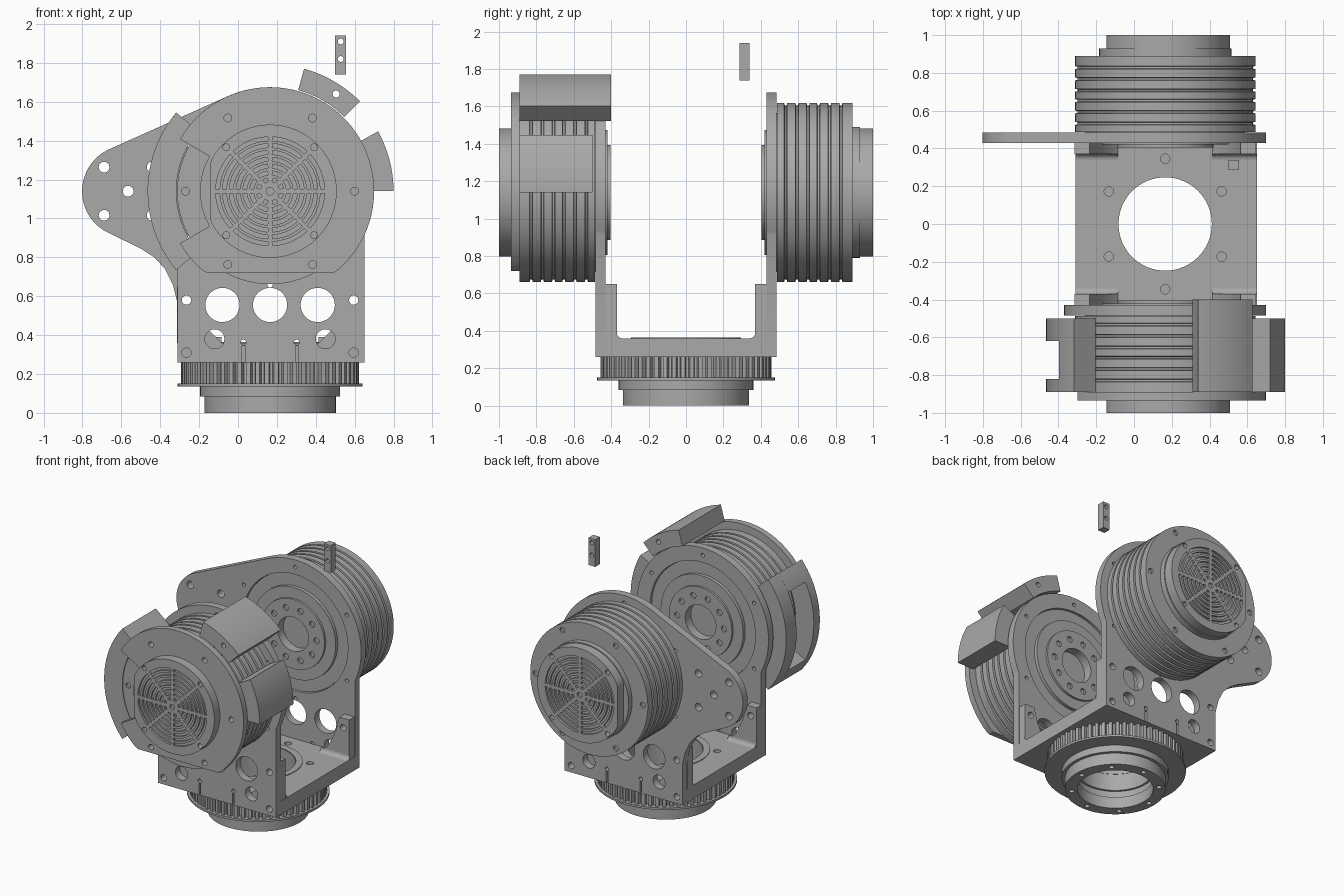
import bpy, bmesh, math
from math import sin, cos, pi, radians
from mathutils import Matrix

if "Cube" in bpy.data.objects:
    bpy.data.objects.remove(bpy.data.objects["Cube"], do_unlink=True)

grey = bpy.data.materials.new("machined_grey")
grey.use_nodes = True
COLOUR = (0.4, 0.4, 0.4, 1)
grey.diffuse_color = COLOUR
grey.node_tree.nodes["Principled BSDF"].inputs["Base Color"].default_value = COLOUR

CX, CZ = 0.165, 1.14          # motor axis
TO_Y = Matrix.Rotation(pi / 2, 4, 'X')


def finish(name, bm):
    bmesh.ops.remove_doubles(bm, verts=bm.verts, dist=1e-5)
    bmesh.ops.recalc_face_normals(bm, faces=bm.faces)
    me = bpy.data.meshes.new(name)
    bm.to_mesh(me)
    bm.free()
    me.materials.append(grey)
    ob = bpy.data.objects.new(name, me)
    bpy.context.collection.objects.link(ob)
    bpy.ops.object.select_all(action='DESELECT')
    ob.select_set(True)
    bpy.context.view_layer.objects.active = ob
    bpy.ops.object.shade_smooth_by_angle(angle=radians(30))
    return ob


def plate(name, outline, holes, a, b, axis='y'):
    """Extrude an outline with holes from a to b along y (drawn in x,z) or z (drawn in x,y)."""
    cu = bpy.data.curves.new(name + "_outline", 'CURVE')
    cu.dimensions, cu.fill_mode, cu.extrude = '2D', 'BOTH', abs(b - a) / 2
    for loop in [outline] + holes:
        sp = cu.splines.new('POLY')
        sp.points.add(len(loop) - 1)
        for p, (u, v) in zip(sp.points, loop):
            p.co = (u, v, 0, 1)
        sp.use_cyclic_u = True
    tmp = bpy.data.objects.new(name + "_outline", cu)
    bpy.context.collection.objects.link(tmp)
    deps = bpy.context.evaluated_depsgraph_get()
    me = bpy.data.meshes.new_from_object(tmp.evaluated_get(deps))
    bm = bmesh.new()
    bm.from_mesh(me)
    bpy.data.objects.remove(tmp)
    bpy.data.curves.remove(cu)
    bpy.data.meshes.remove(me)
    mid = (a + b) / 2
    if axis == 'y':
        bm.transform(Matrix.Translation((0, mid, 0)) @ TO_Y)
    else:
        bm.transform(Matrix.Translation((0, 0, mid)))
    return finish(name, bm)


def lathe(name, profile, side):
    """Spin (radius, depth) points around the motor axis."""
    bm = bmesh.new()
    vs = [bm.verts.new((CX + r, side * d, CZ)) for r, d in profile]
    es = [bm.edges.new(e) for e in zip(vs, vs[1:])]
    bmesh.ops.spin(bm, geom=vs + es, cent=(CX, 0, CZ), axis=(0, 1, 0),
                   angle=2 * pi, steps=96, use_merge=True)
    return finish(name, bm)


def arc(r, a0, a1, n=24, u=CX, v=CZ):
    return [(u + r * cos(radians(a0 + (a1 - a0) * i / n)),
             v + r * sin(radians(a0 + (a1 - a0) * i / n))) for i in range(n + 1)]


def circle(r, u=CX, v=CZ, n=64):
    return arc(r, 0, 360, n, u, v)[:-1]


def sector(r0, r1, a0, a1, n=16):
    return arc(r1, a0, a1, n) + arc(r0, a1, a0, n)


def bolt_circle(count, ring, r, start=0, u=CX, v=CZ):
    return [circle(r, *arc(ring, start + 360 * i / count, 0, 1, u, v)[0], 14) for i in range(count)]


def rect(u0, u1, v0, v1):
    return [(u0, v0), (u1, v0), (u1, v1), (u0, v1)]


# Motors: grooved drum, output hub, end cap and vent grille
def motor(tag, side, cap_start):
    drum = [(0, .47), (.125, .47), (.125, .42), (.335, .42), (.335, .445),
            (.425, .445), (.425, .487), (.478, .487)]
    for g in (.525, .585, .645, .70, .76, .82):
        drum += [(.478, g), (.464, g + .003), (.464, g + .013), (.478, g + .016)]
    drum += [(.478, .875), (0, .875)]
    lathe(tag + "_motor_drum", drum, side)
    plate(tag + "_output_hub", circle(.255), [circle(.125)] + bolt_circle(10, .19, .022),
          side * .404, side * .42)
    plate(tag + "_drum_end", circle(.478, n=96), bolt_circle(6, .435, .02), side * .875, side * .89)
    plate(tag + "_cap_step", circle(.35), [], side * .89, side * cap_start)
    cap = [(max(u, -.145), v) for u, v in circle(.343)]
    plate(tag + "_cap", cap, bolt_circle(4, .315, .022, 45), side * cap_start, side * .985)
    slots = []
    for i in range(7):
        r = .05 + i * .035
        for k in range(8):
            gap = math.degrees(.011 / r)
            slots.append(sector(r, r + .02, k * 45 + gap, k * 45 + 45 - gap, 6))
    plate(tag + "_vent_grille", cap, slots + [circle(.02, n=20)] + bolt_circle(4, .32, .018, 45),
          side * .985, side * 1.0)


motor("front", -1, .935)
motor("back", 1, .93)

# Front cover with flat bottom and side notch
cover = arc(.535, -150, 150, 80) + arc(.36, 150, 210, 20)
cover = [(u, max(v, .72)) for u, v in cover]
plate("front_cover", cover, bolt_circle(6, .435, .02)[:3] + bolt_circle(6, .435, .02)[4:],
      -.935, -.89)

# Guard segments around the front motor
plate("top_guard", sector(.54, .654, 45, 74.5), [circle(.018, .505, 1.64, 14)], -.89, -.40)
plate("left_guard", sector(.5, .635, 0, 29), [], -.89, -.5)
for name, a0, a1, y0, y1 in (("front_rim", 140, 220, -.89, -.82), ("back_rim", 140, 220, -.62, -.5),
                             ("upper_block", 140, 153, -.82, -.62),
                             ("lower_block", 207, 220, -.82, -.62)):
    plate("right_guard_" + name, sector(.482, .63, a0, a1, 24), [], y0, y1)

# Side plates
holes = [circle(.428)] + bolt_circle(6, .482, .014, 30)
holes += [circle(.088, CX + d, .555, 40) for d in (-.245, 0, .245)]
for s in (-1, 1):
    holes += [circle(.05, CX + s * .285, .38, 28)]
    holes += [circle(.024, CX + s * .43, z, 16) for z in (.31, .58)]
    slit = CX + s * .137
    holes += [rect(slit - .007, slit + .007, .263, .345), circle(.014, slit, .363, 14)]
L, R = -.31, .65
plate("front_side_plate", [(L, .26), (R, .26)] + arc(.535, -25, 207, 80) + [(L, .88)],
      holes, -.485, -.43)
wing = arc(.237, 112, 240, 30, -.565, 1.14)
wing += [(-.5, .845), (-.43, .80), (-.375, .74), (-.335, .66), (L, .56)]
wing_holes = [circle(.028, -.565, 1.14, 18)]
wing_holes += bolt_circle(4, .175, .028, 45, -.565, 1.14)
plate("back_side_plate", [(L, .26), (R, .26)] + arc(.535, -25, 114, 60) + wing,
      holes + wing_holes, .43, .485)

# Yoke floor and corner gussets
plate("yoke_floor", rect(L, R, -.43, .43),
      [circle(.247, CX, 0)] + bolt_circle(6, .345, .025, 30, CX, 0), .26, .36, 'z')
plate("floor_ring", circle(.295, CX, 0), [circle(.25, CX, 0)], .36, .365, 'z')
for tag, y in (("front", -.4), ("back", .4)):
    for hand, s in (("right", -1), ("left", 1)):
        shape = [(.48, .36), (.48, .65), (.40, .65), (.37, .54), (.31, .42), (.25, .36)]
        plate(f"{tag}_{hand}_gusset", [(CX + s * u, v) for u, v in shape],
              [circle(.024, CX + s * .43, .58, 16)], y - .03, y + .03)
    # rounded inside corner along the floor
    s = 1 if y > 0 else -1
    for hand, x0, x1 in (("right", L, -.085), ("left", .415, R)):
        bm = bmesh.new()
        curve = [(.37, .36)] + arc(.03, 0, -90, 6, .34, .39)
        f = bm.faces.new([bm.verts.new((x0, s * u, v)) for u, v in curve])
        ext = bmesh.ops.extrude_face_region(bm, geom=[f], use_keep_orig=True)
        bmesh.ops.translate(bm, vec=(x1 - x0, 0, 0),
                            verts=[g for g in ext["geom"] if isinstance(g, bmesh.types.BMVert)])
        finish(f"{tag}_{hand}_fillet", bm)

# Toothed pulley and stepped base
TEETH = 60
gear = []
for i in range(TEETH):
    for r, k in ((.432, 0), (.432, .3), (.458, .42), (.458, .88)):
        gear += arc(r, (i + k) * 360 / TEETH, 0, 1, CX, 0)[:1]
plate("pulley_teeth", gear, [circle(.25, CX, 0)], .15, .26, 'z')
plate("pulley_flange", circle(.475, CX, 0, 96), [circle(.25, CX, 0)], .135, .15, 'z')
plate("base_step", circle(.36, CX, 0), [circle(.265, CX, 0)], .085, .135, 'z')
plate("base_ring", circle(.338, CX, 0),
      [circle(.255, CX, 0)] + bolt_circle(8, .295, .018, 0, CX, 0), 0, .085, 'z')

# Separate drilled bar
plate("drilled_bar", rect(.50, .555, 1.74, 1.94),
      [circle(.015, .528, z, 14) for z in (1.82, 1.91)], .285, .34)
